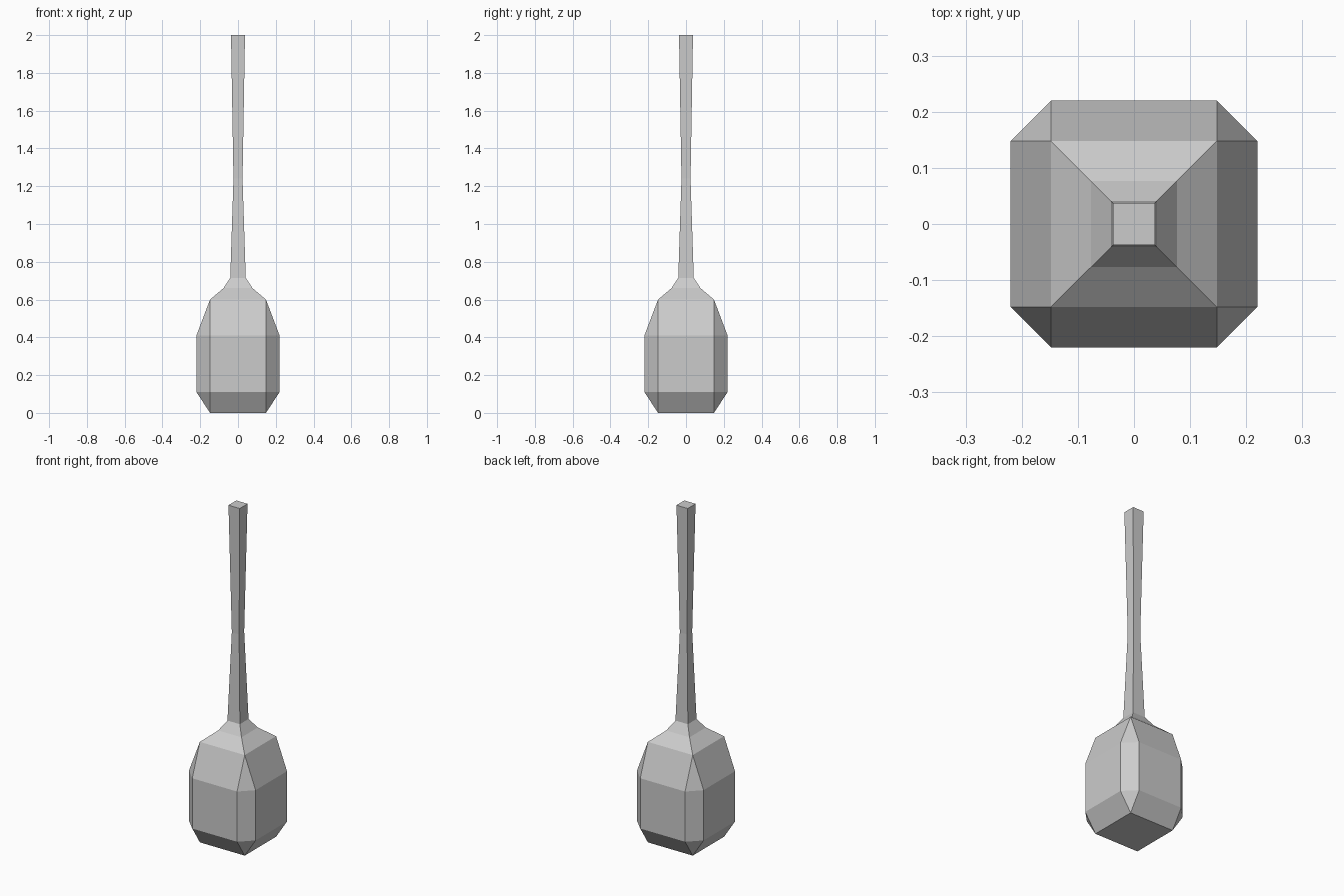
import bpy, bmesh

if "Cube" in bpy.data.objects:
    bpy.data.objects.remove(bpy.data.objects["Cube"])


def ring(bm, z, reach, flat):
    """Square ring with cut corners; reach == flat gives a plain square."""
    pts = [(flat, -reach), (reach, -flat), (reach, flat), (flat, reach),
           (-flat, reach), (-reach, flat), (-reach, -flat), (-flat, -reach)]
    if reach == flat:
        pts = pts[::2]
        pts = [(reach, -reach), (reach, reach), (-reach, reach), (-reach, -reach)]
        corners = [bm.verts.new((x, y, z)) for x, y in pts]
        return [corners[i // 2] for i in range(8)]
    return [bm.verts.new((x, y, z)) for x, y in pts]


def loft(name, sections, cap_bottom=False, cap_top=False):
    bm = bmesh.new()
    rings = [ring(bm, *s) for s in sections]
    for low, high in zip(rings, rings[1:]):
        for i in range(8):
            j = (i + 1) % 8
            # shared corner vertices collapse to triangles or vanish
            face = list(dict.fromkeys([low[i], low[j], high[j], high[i]]))
            if len(face) > 2:
                bm.faces.new(face)
    if cap_bottom:
        bm.faces.new(list(dict.fromkeys(reversed(rings[0]))))
    if cap_top:
        bm.faces.new(list(dict.fromkeys(rings[-1])))
    bmesh.ops.recalc_face_normals(bm, faces=bm.faces)
    mesh = bpy.data.meshes.new(name)
    bm.to_mesh(mesh)
    bm.free()
    obj = bpy.data.objects.new(name, mesh)
    bpy.context.collection.objects.link(obj)
    return obj


# Faceted head: (z, reach, flat half width)
loft("head", [(0, 0.148, 0.148), (0.11, 0.22, 0.148), (0.41, 0.22, 0.148),
              (0.60, 0.148, 0.148), (0.66, 0.077, 0.077),
              (0.715, 0.041, 0.041)], cap_bottom=True)

# Square handle with a waist
loft("handle", [(0.715, 0.041, 0.041), (1.24, 0.024, 0.024),
                (2.0, 0.037, 0.037)], cap_top=True)
